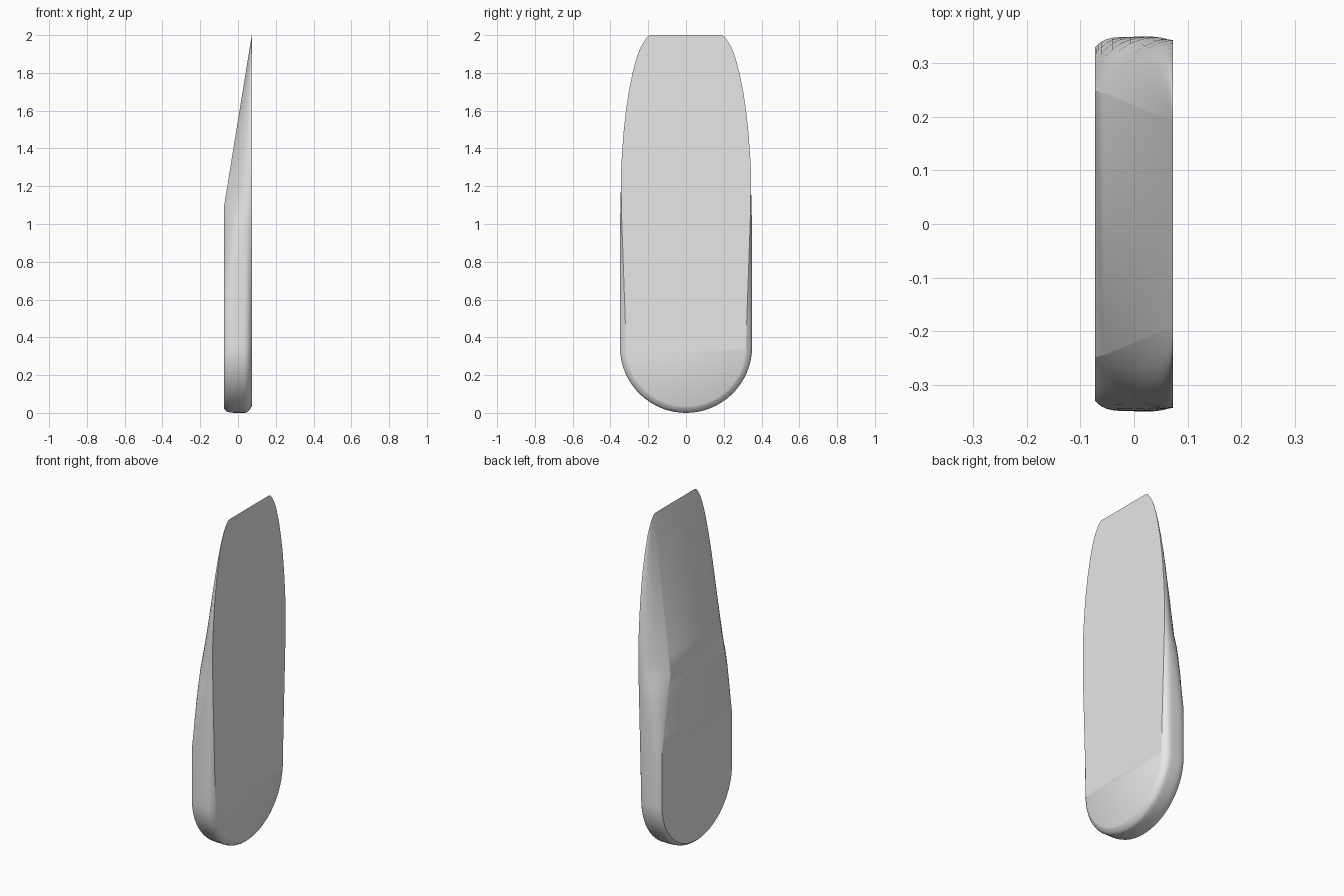
import bpy
import bmesh
import math

cube = bpy.data.objects.get("Cube")
if cube:
    bpy.data.objects.remove(cube, do_unlink=True)

HALF_T = 0.073     # half thickness
RADIUS = 0.35      # rounded lower end
BEND = 1.1         # height where the sloped face starts
TOP = 2.0

grey = bpy.data.materials.new("plain grey")
grey.use_nodes = True
grey.diffuse_color = (0.8, 0.8, 0.8, 1)
grey.node_tree.nodes["Principled BSDF"].inputs["Base Color"].default_value = (0.8, 0.8, 0.8, 1)


def ramp(v, lo, hi):
    return min(1.0, max(0.0, (v - lo) / (hi - lo)))


# Half outline of the blade: round end, straight sides, tapered top
outline = []
for i in range(17):
    a = math.radians(90) * i / 16
    outline.append((RADIUS * math.sin(a), RADIUS * (1 - math.cos(a)), math.sin(a), -math.cos(a)))
sides = [(0.35, 0.5), (0.35, 0.65), (0.35, 0.75), (0.35, 0.85), (0.35, 0.95),
         (0.35, 1.03), (0.349, BEND), (0.347, 1.2), (0.343, 1.3), (0.337, 1.4),
         (0.329, 1.5), (0.318, 1.6), (0.303, 1.7), (0.283, 1.8), (0.27, 1.85),
         (0.255, 1.9), (0.238, 1.94), (0.22, 1.97), (0.205, 1.99), (0.19, TOP)]
outline += [(y, z, 1, 0) for y, z in sides]

# Steps across the thickness, flat side to sloped side
STEPS = [0, 0.04, 0.1, 0.17, 0.25, 0.4, 0.55, 0.68, 0.78, 0.86, 0.92, 0.96, 0.985, 1]


def side_points(y, z, ny, nz):
    """Cross-section of one rounded side at one outline point."""
    slope = ramp(z, BEND, TOP)
    depth = 2 * HALF_T * (1 - slope)
    swell = ramp(z, 0.65, BEND)
    inset = 0.02 + 0.08 * swell
    if z > BEND:
        inset = y - (0.25 - 0.06 * slope)
    power = 9 - 6.8 * swell
    back = 0.035 * (1 - ramp(z, 0.3, 1.3))
    pts = []
    for u in STEPS:
        off = back * max(0, 1 - u / 0.25) ** 2 + inset * u ** power
        pts.append((HALF_T - depth * u, y - ny * off, z - nz * off))
    return pts


bm = bmesh.new()
rows = []
for point in outline:
    right = side_points(*point)
    loop = right + [(x, -y, z) for x, y, z in reversed(right)]
    rows.append([bm.verts.new(p) for p in loop])

# Bridge the cross-sections into one closed skin
n = len(rows[0])
for low, high in zip(rows, rows[1:]):
    for k in range(n):
        m = (k + 1) % n
        bm.faces.new((low[k], low[m], high[m], high[k]))
bmesh.ops.remove_doubles(bm, verts=bm.verts, dist=0.0002)
bmesh.ops.recalc_face_normals(bm, faces=bm.faces)

mesh = bpy.data.meshes.new("wedge_blade")
bm.to_mesh(mesh)
bm.free()
mesh.materials.append(grey)
blade = bpy.data.objects.new("wedge_blade", mesh)
bpy.context.collection.objects.link(blade)

bpy.ops.object.select_all(action='DESELECT')
blade.select_set(True)
bpy.context.view_layer.objects.active = blade
bpy.ops.object.shade_smooth_by_angle(angle=math.radians(30))
